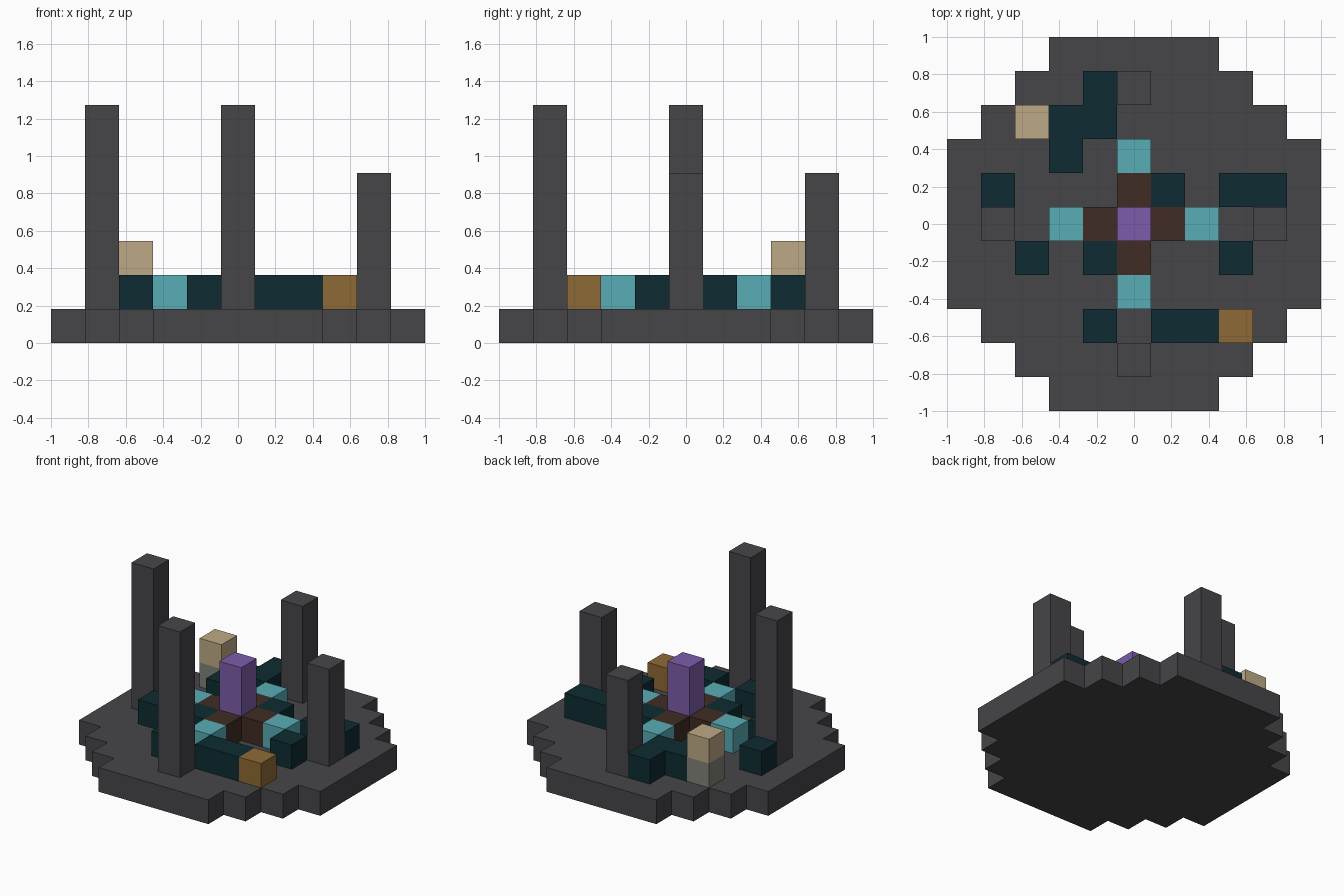
import bpy
import bmesh

if "Cube" in bpy.data.objects:
    bpy.data.objects.remove(bpy.data.objects["Cube"])

CELL = 2 / 11  # everything sits on an 11 x 11 grid of cells


def material(name, *rgb):
    linear = [((c / 255 + 0.055) / 1.055) ** 2.4 for c in rgb] + [1.0]
    mat = bpy.data.materials.new(name)
    mat.use_nodes = True
    mat.diffuse_color = linear
    bsdf = mat.node_tree.nodes["Principled BSDF"]
    bsdf.inputs["Base Color"].default_value = linear
    return mat


stone = material("dark stone", 70, 69, 73)
teal = material("deep teal", 13, 43, 50)
aqua = material("aqua", 88, 174, 182)
brown = material("dark brown", 64, 44, 35)
purple = material("purple", 124, 92, 170)
ochre = material("ochre", 143, 106, 54)
sand = material("sand", 189, 170, 134)
grey = material("warm grey", 130, 131, 122)


def finish(name, bm, mat):
    bmesh.ops.recalc_face_normals(bm, faces=bm.faces)
    mesh = bpy.data.meshes.new(name)
    bm.to_mesh(mesh)
    bm.free()
    mesh.materials.append(mat)
    obj = bpy.data.objects.new(name, mesh)
    bpy.context.collection.objects.link(obj)
    return obj


def prism(name, outline, low, high, mat):
    """Extrude an outline given in cells between two cell heights."""
    bm = bmesh.new()
    base = bm.faces.new([bm.verts.new((x * CELL, y * CELL, low * CELL)) for x, y in outline])
    top = bmesh.ops.extrude_face_region(bm, geom=[base])["geom"]
    verts = [v for v in top if isinstance(v, bmesh.types.BMVert)]
    bmesh.ops.translate(bm, verts=verts, vec=(0, 0, (high - low) * CELL))
    return finish(name, bm, mat)


def block(name, x, y, low, high, mat, length=1):
    """A column on cell (x, y), optionally running several cells along x."""
    x0, x1, y0, y1 = x - 0.5, x + length - 0.5, y - 0.5, y + 0.5
    return prism(name, [(x0, y0), (x1, y0), (x1, y1), (x0, y1)], low, high, mat)


# Stepped round platform: one quarter of the outline, turned four times
outline = []
quarter = [(5.5, 2.5), (4.5, 2.5), (4.5, 3.5), (3.5, 3.5), (3.5, 4.5), (2.5, 4.5), (2.5, 5.5)]
for turn in range(4):
    outline += quarter
    quarter = [(-y, x) for x, y in quarter]
prism("platform", outline, 0, 1, stone)

# Four pillars, two tall and two broken shorter
for name, x, y, top in [("left", 4, 0, 5), ("right", -4, 0, 7),
                        ("front", 0, -4, 7), ("back", 0, 4, 5)]:
    block(name + "_pillar", x, y, 1, top, stone)

# Central altar: a cross of brown blocks, aqua ends and a purple crystal
block("altar_core", 0, 0, 1, 2, brown)
for name, x, y in [("left", 1, 0), ("right", -1, 0), ("front", 0, -1), ("back", 0, 1)]:
    block(name + "_altar_step", x, y, 1, 2, brown)
    block(name + "_aqua_block", 2 * x, 2 * y, 1, 2, aqua)
block("crystal", 0, 0, 2, 4, purple)

# Scattered teal rubble
rubble = [(-1, 4, 1), (-2, 3, 2), (-2, 2, 1), (-4, 1, 1), (1, 1, 1), (3, 1, 2),
          (-3, -1, 1), (-1, -1, 1), (3, -1, 1), (-1, -3, 1), (1, -3, 2)]
for i, (x, y, length) in enumerate(rubble, 1):
    block(f"rubble_{i}", x, y, 1, 2, teal, length)

# Chest block and small two-part post
block("chest", 3, -3, 1, 2, ochre)
block("post_base", -3, 3, 1, 2, grey)
block("post_head", -3, 3, 2, 3, sand)
